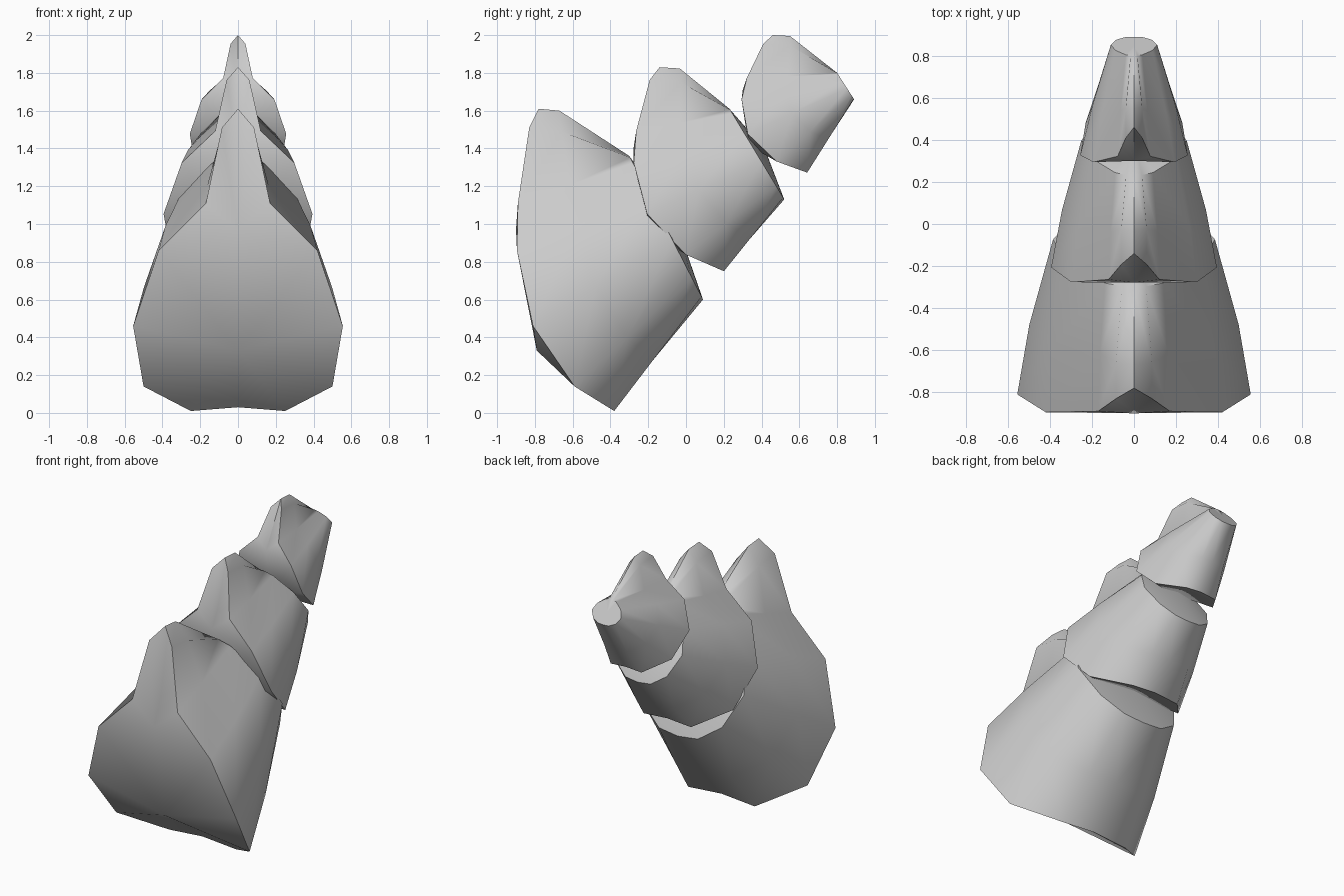
import bpy, bmesh
from mathutils import Vector

if "Cube" in bpy.data.objects:
    bpy.data.objects.remove(bpy.data.objects["Cube"])

# Half outline of a segment's wide front rim, bottom to spike tip: x, and y/z relative to the tip
RIM = [(0, .40, -1.58), (.25, .40, -1.60), (.50, .19, -1.47), (.555, -.03, -1.15),
       (.42, -.115, -.75), (.17, -.11, -.50), (.085, -.05, -.10), (0, 0, 0)]
# Spike thickness behind the tip, and the two centre points of the front shell
SPIKE = [(.085, .12, -.12), (0, .11, -.01)]
SHELL = [(0, -.01, -1.28), (0, -.12, -.64)]
# Half outline of the narrow rear rim: width fraction, height fraction
REAR = [(0, 0), (.38, .02), (.76, .15), (1, .42), (.80, .72), (.36, .95), (.15, .99), (0, 1)]


def segment(name, tip, xs, ys, shear, zs, top, bottom, width, bulge):
    bm = bmesh.new()

    def place(p):
        return Vector((p[0] * xs, tip[0] + p[1] * ys + p[2] * shear, tip[1] + p[2] * zs))

    front = [place(p) for p in RIM]
    t, b = Vector((0, *top)), Vector((0, *bottom))
    rear = []
    for w, h in REAR:
        p = b.lerp(t, h)
        p.x = w * width
        rear.append(p)
    mid = [f.lerp(r, .45) for f, r in zip(front[:6], rear[:6])]
    for p in mid:
        p.x *= 1.04
    mid += [place(p) for p in SPIKE]

    # Skin between the rims
    rows = [[bm.verts.new(p) for p in row] for row in (front, mid, rear)]
    for r0, r1 in zip(rows, rows[1:]):
        for i in range(7):
            bm.faces.new((r0[i], r0[i + 1], r1[i + 1], r1[i]))

    # Front shell with a centre ridge
    low, high = [bm.verts.new(place(p)) for p in SHELL]
    f = rows[0]
    for i in range(3):
        bm.faces.new((low, f[i + 1], f[i]))
    bm.faces.new((low, high, f[4], f[3]))
    for i in range(4, 7):
        bm.faces.new((high, f[i + 1], f[i]))

    # Rounded rear cap
    axis = (t - b).cross(Vector((1, 0, 0))).normalized()
    if axis.y < 0:
        axis = -axis
    centre = bm.verts.new((t + b) / 2 + axis * bulge)
    for i in range(7):
        bm.faces.new((centre, rows[2][i], rows[2][i + 1]))

    # Other half
    bmesh.ops.mirror(bm, geom=bm.verts[:] + bm.edges[:] + bm.faces[:], axis='X', merge_dist=.0005)
    bmesh.ops.remove_doubles(bm, verts=bm.verts, dist=.0005)
    bmesh.ops.recalc_face_normals(bm, faces=bm.faces)
    mesh = bpy.data.meshes.new(name)
    bm.to_mesh(mesh)
    bm.free()
    ob = bpy.data.objects.new(name, mesh)
    bpy.context.collection.objects.link(ob)
    bpy.ops.object.select_all(action='DESELECT')
    ob.select_set(True)
    bpy.context.view_layer.objects.active = ob
    bpy.ops.object.shade_smooth_by_angle(angle=1.0)


# Three overlapping spiked tail segments, base to end
segment("tail_base", (-.78, 1.61), 1, 1, 0, 1, (-.30, 1.36), (.09, .60), .385, .06)
segment("tail_middle", (-.14, 1.83), .71, .98, .032, .675, (.23, 1.61), (.52, 1.13), .25, .05)
segment("tail_end", (.46, 2.0), .46, .83, .094, .455, (.80, 1.80), (.89, 1.66), .11, .0)
